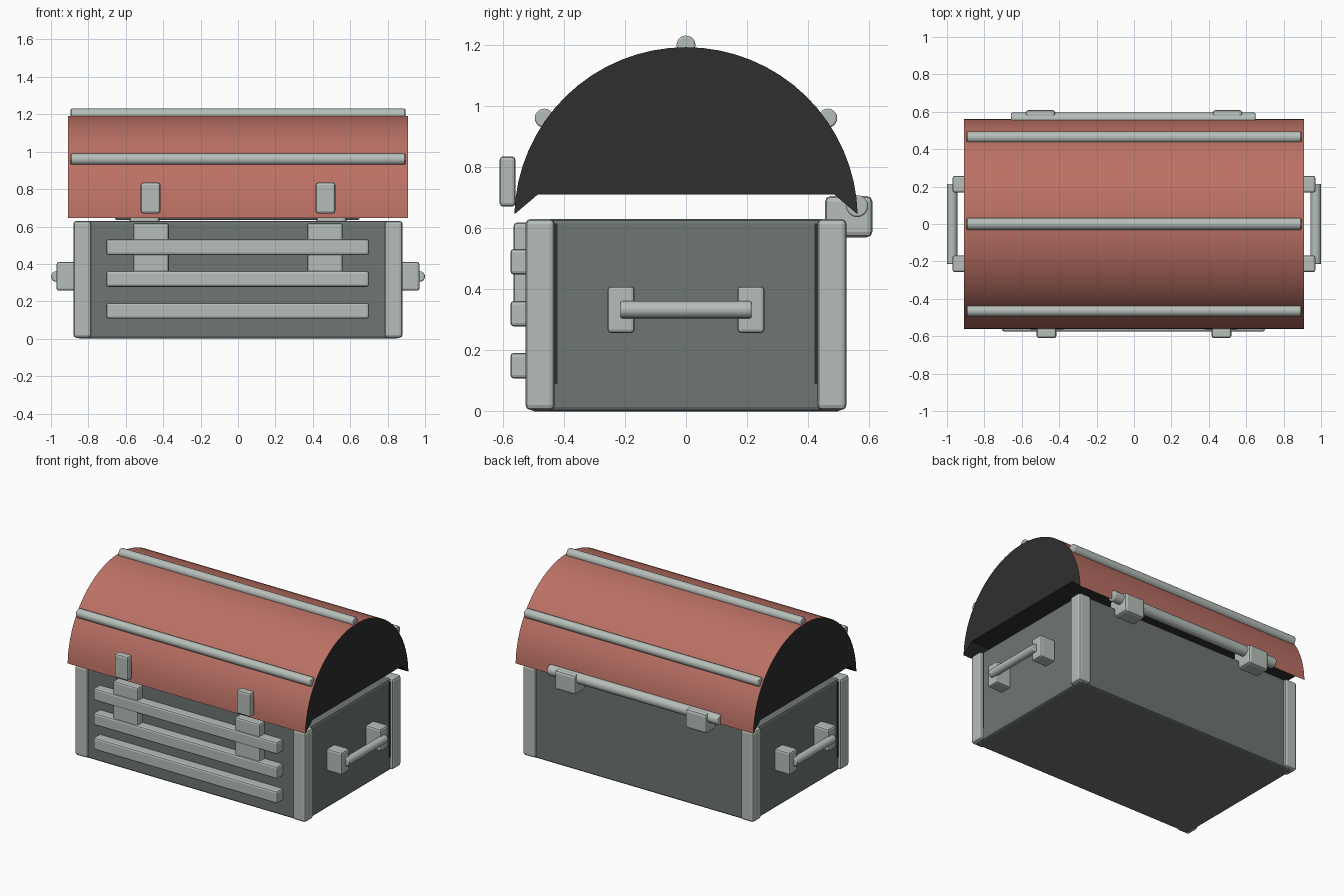
import bpy, bmesh, math

cube = bpy.data.objects.get("Cube")
if cube:
    bpy.data.objects.remove(cube, do_unlink=True)


def material(name, rgb):
    m = bpy.data.materials.new(name)
    m.use_nodes = True
    m.diffuse_color = (*rgb, 1)
    m.node_tree.nodes["Principled BSDF"].inputs["Base Color"].default_value = (*rgb, 1)
    return m


METAL = material("pale metal", (0.47, 0.52, 0.49))
PANEL = material("dark grey green", (0.155, 0.18, 0.17))
RED = material("faded red", (0.50, 0.165, 0.13))
BLACK = material("lining black", (0.028, 0.028, 0.028))


def smooth(ob):
    bpy.ops.object.select_all(action="DESELECT")
    ob.select_set(True)
    bpy.context.view_layer.objects.active = ob
    bpy.ops.object.shade_smooth_by_angle(angle=math.radians(35))


def add_bevel(ob, width):
    mod = ob.modifiers.new("soft edges", "BEVEL")
    mod.width = width
    mod.segments = 2
    mod.limit_method = "ANGLE"
    mod.angle_limit = math.radians(50)


def box(name, x, y, z, mat, bevel=0.012):
    """Box given by its (min, max) range along each axis."""
    bpy.ops.mesh.primitive_cube_add(size=1, location=[sum(r) / 2 for r in (x, y, z)])
    ob = bpy.context.object
    ob.name = name
    for v in ob.data.vertices:
        for i, r in enumerate((x, y, z)):
            v.co[i] *= r[1] - r[0]
    ob.data.materials.append(mat)
    if bevel:
        add_bevel(ob, bevel)
    return ob


def rod(name, centre, length, radius, axis):
    turn = (0, math.pi / 2, 0) if axis == "x" else (math.pi / 2, 0, 0)
    bpy.ops.mesh.primitive_cylinder_add(vertices=20, radius=radius, depth=length,
                                        location=centre, rotation=turn)
    ob = bpy.context.object
    ob.name = name
    ob.data.materials.append(METAL)
    smooth(ob)
    add_bevel(ob, 0.006)


def span(a, b, side):
    return tuple(sorted((a * side, b * side)))


# Chest body
box("chest_body", (-0.86, 0.86), (-0.51, 0.51), (0, 0.63), PANEL, 0.015)

# Corner posts with dark seams beside them
for sx, end in ((-1, "right"), (1, "left")):
    for sy, face in ((-1, "front"), (1, "back")):
        box(f"{face}_{end}_post", span(0.785, 0.88, sx), span(0.43, 0.525, sy),
            (0.005, 0.63), METAL, 0.016)
        box(f"{face}_{end}_seam", span(0.858, 0.862, sx), span(0.42, 0.435, sy),
            (0.09, 0.615), BLACK, 0)

# Front slats
for i in range(3):
    z = 0.15 + 0.17 * i
    box(f"front_slat_{i + 1}", (-0.705, 0.70), (-0.575, -0.5),
        (z - 0.042, z + 0.042), METAL)

# Latches and hinge blocks
for sx, end in ((-1, "right"), (1, "left")):
    box(f"{end}_latch_plate", span(0.37, 0.56, sx), (-0.565, -0.5), (0.29, 0.618), METAL)
    box(f"{end}_latch_tab", span(0.415, 0.52, sx), (-0.61, -0.558), (0.67, 0.835), METAL)
    box(f"{end}_hinge_block", span(0.42, 0.58, sx), (0.455, 0.61), (0.57, 0.705), METAL, 0.018)
rod("hinge_rod", (-0.004, 0.56, 0.672), 1.305, 0.036, "x")

# End handles
for sx, end in ((-1, "right"), (1, "left")):
    for sy, face in ((-1, "front"), (1, "back")):
        box(f"{end}_handle_{face}_bracket", span(0.85, 0.97, sx), span(0.168, 0.257, sy),
            (0.257, 0.41), METAL)
    rod(f"{end}_handle_grip", (0.972 * sx, 0, 0.333), 0.43, 0.028, "y")

# Domed lid: half-round outside, recessed flat underside
STEPS = 32
RADIUS, CENTRE_Z = 0.562, 0.63
start = math.radians(1.5)
profile = []
for i in range(STEPS + 1):
    a = start + (math.pi - 2 * start) * i / STEPS
    profile.append((RADIUS * math.cos(a), CENTRE_Z + RADIUS * math.sin(a)))
profile += [(-0.485, 0.71), (0.485, 0.71)]
bm = bmesh.new()
rings = [[bm.verts.new((x, y, z)) for y, z in profile] for x in (-0.908, 0.908)]
count = len(profile)
for i in range(count):
    j = (i + 1) % count
    f = bm.faces.new((rings[0][i], rings[0][j], rings[1][j], rings[1][i]))
    f.material_index = 0 if i < STEPS else 1
for ring in rings:
    bm.faces.new(ring).material_index = 1
bmesh.ops.recalc_face_normals(bm, faces=bm.faces[:])
mesh = bpy.data.meshes.new("domed_lid")
bm.to_mesh(mesh)
bm.free()
mesh.materials.append(RED)
mesh.materials.append(BLACK)
lid = bpy.data.objects.new("domed_lid", mesh)
bpy.context.collection.objects.link(lid)
smooth(lid)

# Rods along the lid
for name, y, z in (("front", -0.464, 0.96), ("top", 0, 1.199), ("back", 0.464, 0.96)):
    rod(f"lid_{name}_rod", (0, y, z), 1.79, 0.031, "x")
